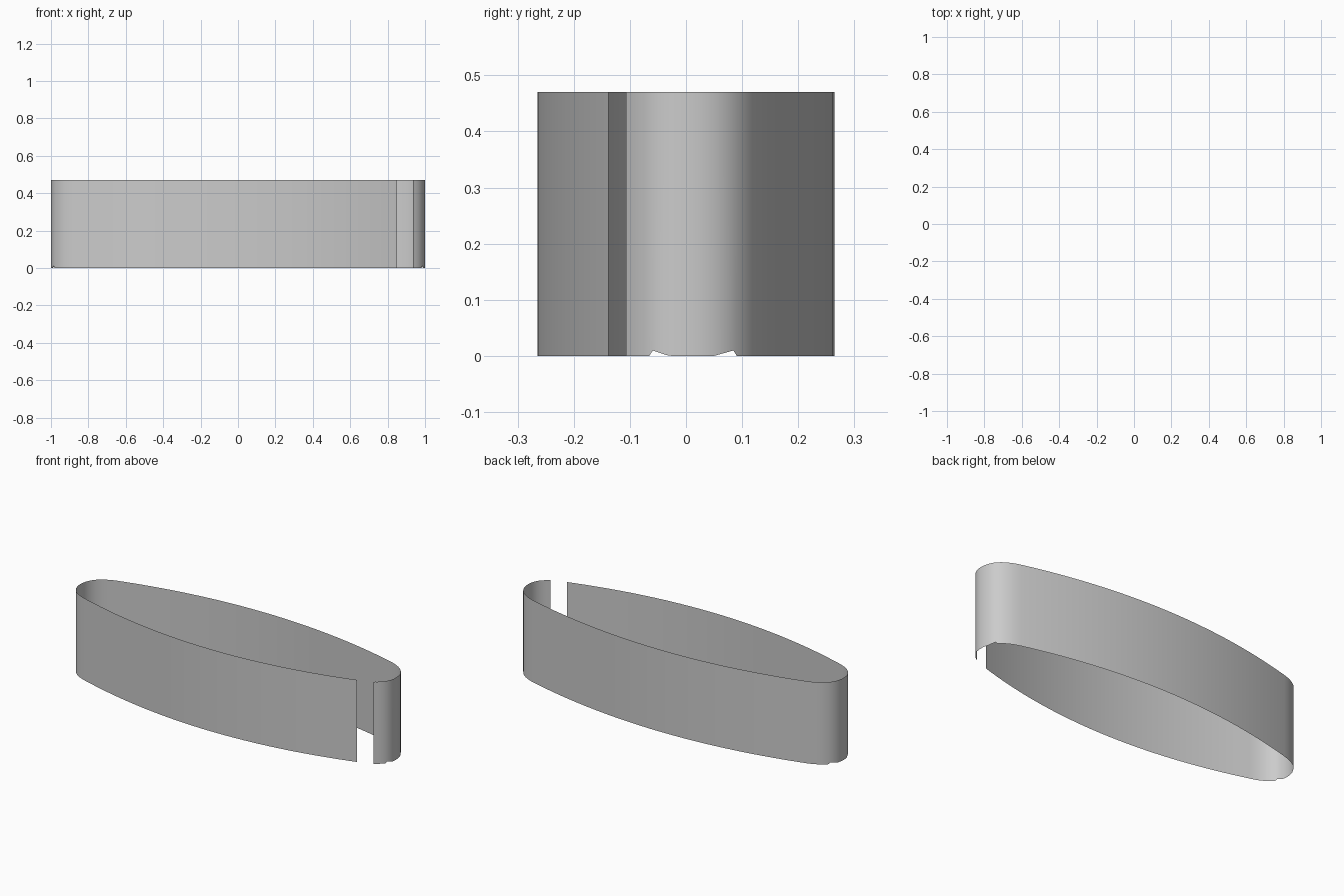
import bpy
import bmesh
from mathutils import Vector
from mathutils.geometry import interpolate_bezier

if "Cube" in bpy.data.objects:
    bpy.data.objects.remove(bpy.data.objects["Cube"])

HEIGHT = 0.47
PEAK = 0.265          # half depth at the middle
KNEE = 0.86           # x where the long arc meets the rounded end


def quadrant(sx, sy, knee_y):
    """Outline from the middle of a long side to the tip of one end."""
    n = 16
    pts = []
    for i in range(n):
        x = KNEE * i / n
        pts.append(Vector((sx * x, sy * (PEAK - (PEAK - knee_y) * (x / KNEE) ** 2), 0)))
    k = knee_y / 0.143
    pts += interpolate_bezier(Vector((sx * KNEE, sy * knee_y, 0)),
                              Vector((sx * 0.95, sy * 0.118 * k, 0)),
                              Vector((sx, sy * 0.075 * k, 0)),
                              Vector((sx, 0, 0)), 26)
    return pts


def bottom_z(p):
    """Shallow ramps cut in the lower edge at both ends."""
    if abs(p.x) < KNEE:
        return 0.0
    if 0.05 < p.y < 0.086:
        return 0.01 * (p.y - 0.05) / 0.036
    if -0.061 < p.y < -0.03:
        return 0.01 * (-0.03 - p.y) / 0.031
    return 0.0


# Outline: right tip, back, left tip, front, leaving the slit at the front right
front_right = quadrant(1, -1, 0.135)
tip_part = [p for p in front_right if p.x > 0.937]
long_part = [p for p in front_right if p.x < 0.845]
outline = [Vector((0.935, -0.107, 0))] + tip_part
outline += quadrant(1, 1, 0.148)[::-1][1:]
outline += quadrant(-1, 1, 0.148)[1:]
outline += quadrant(-1, -1, 0.135)[::-1][1:]
outline += long_part[1:] + [Vector((0.85, -0.138, 0))]

# Single-sheet wall raised from the outline
bm = bmesh.new()
low = [bm.verts.new((p.x, p.y, bottom_z(p))) for p in outline]
top = [bm.verts.new((p.x, p.y, HEIGHT)) for p in outline]
for i in range(len(outline) - 1):
    face = bm.faces.new((low[i], low[i + 1], top[i + 1], top[i]))
    face.smooth = True
mesh = bpy.data.meshes.new("split_band")
bm.to_mesh(mesh)
bm.free()
band = bpy.data.objects.new("split_band", mesh)
bpy.context.collection.objects.link(band)
